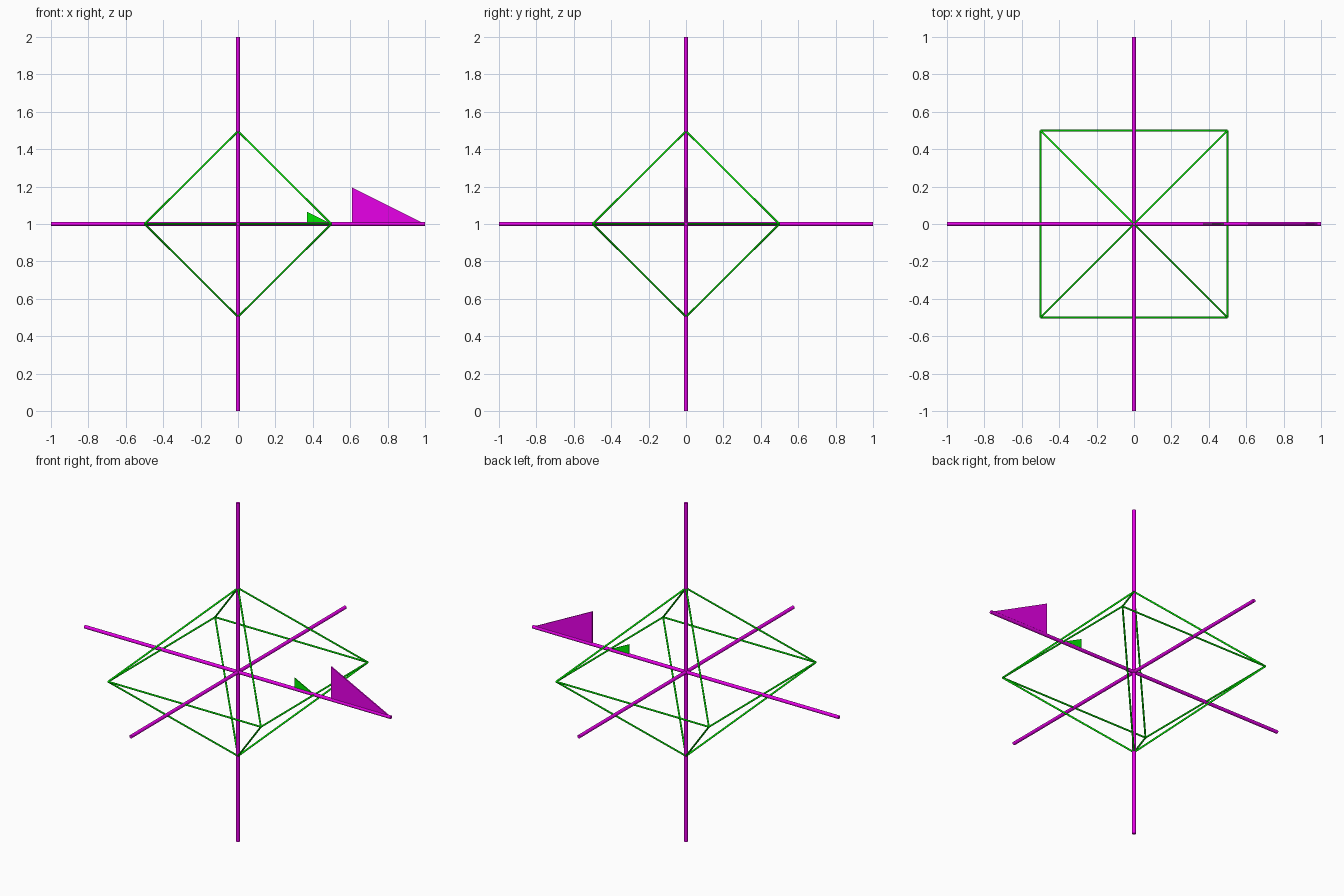
import bpy, bmesh, math
from mathutils import Vector

if "Cube" in bpy.data.objects:
    bpy.data.objects.remove(bpy.data.objects["Cube"])


def material(name, rgb):
    m = bpy.data.materials.new(name)
    m.diffuse_color = (*rgb, 1)
    m.use_nodes = True
    m.node_tree.nodes["Principled BSDF"].inputs["Base Color"].default_value = m.diffuse_color
    return m


PURPLE = material("purple", (0.8, 0.0, 0.8))
GREEN = material("green", (0.0, 0.8, 0.0))


def rod(name, a, b, radius, mat):
    """Thin round bar from a to b."""
    a, b = Vector(a), Vector(b)
    d = b - a
    bpy.ops.mesh.primitive_cylinder_add(vertices=12, radius=radius, depth=d.length,
                                        location=(a + b) / 2)
    ob = bpy.context.object
    ob.name = name
    ob.rotation_mode = 'QUATERNION'
    ob.rotation_quaternion = d.to_track_quat('Z', 'Y')
    ob.data.materials.append(mat)
    bpy.ops.object.shade_smooth_by_angle(angle=math.radians(40))


def pennant(name, x0, x1, height, thick, mat):
    """Upright right-triangle plate in the xz plane, tapering to x1."""
    bm = bmesh.new()
    pts = [(x0, 1.0), (x1, 1.0), (x0, 1.0 + height)]
    face = bm.faces.new([bm.verts.new((x, -thick / 2, z)) for x, z in pts])
    ext = bmesh.ops.extrude_face_region(bm, geom=[face])
    bmesh.ops.translate(bm, vec=(0, thick, 0),
                        verts=[v for v in ext["geom"] if isinstance(v, bmesh.types.BMVert)])
    bmesh.ops.recalc_face_normals(bm, faces=bm.faces)
    me = bpy.data.meshes.new(name)
    bm.to_mesh(me)
    bm.free()
    me.materials.append(mat)
    bpy.context.collection.objects.link(bpy.data.objects.new(name, me))


# Three crossing axis bars
centre = Vector((0, 0, 1))
for label, d in (("x", (1, 0, 0)), ("y", (0, 1, 0)), ("z", (0, 0, 1))):
    rod("axis_bar_" + label, centre - Vector(d), centre + Vector(d), 0.01, PURPLE)

# Double-pyramid wire frame: square waist plus slanted edges to both tips
H, TIP, R = 0.499, 0.496, 0.005
corners = [(-H, -H, 1), (H, -H, 1), (H, H, 1), (-H, H, 1)]
for i, c in enumerate(corners):
    rod(f"waist_edge_{i}", c, corners[(i + 1) % 4], R, GREEN)
    rod(f"upper_edge_{i}", c, (0, 0, 1 + TIP), R, GREEN)
    rod(f"lower_edge_{i}", c, (0, 0, 1 - TIP), R, GREEN)

# Direction pennants on the +x bar
pennant("large_pennant", 0.61, 1.0, 0.195, 0.008, PURPLE)
pennant("small_pennant", 0.37, 0.5, 0.065, 0.006, GREEN)
